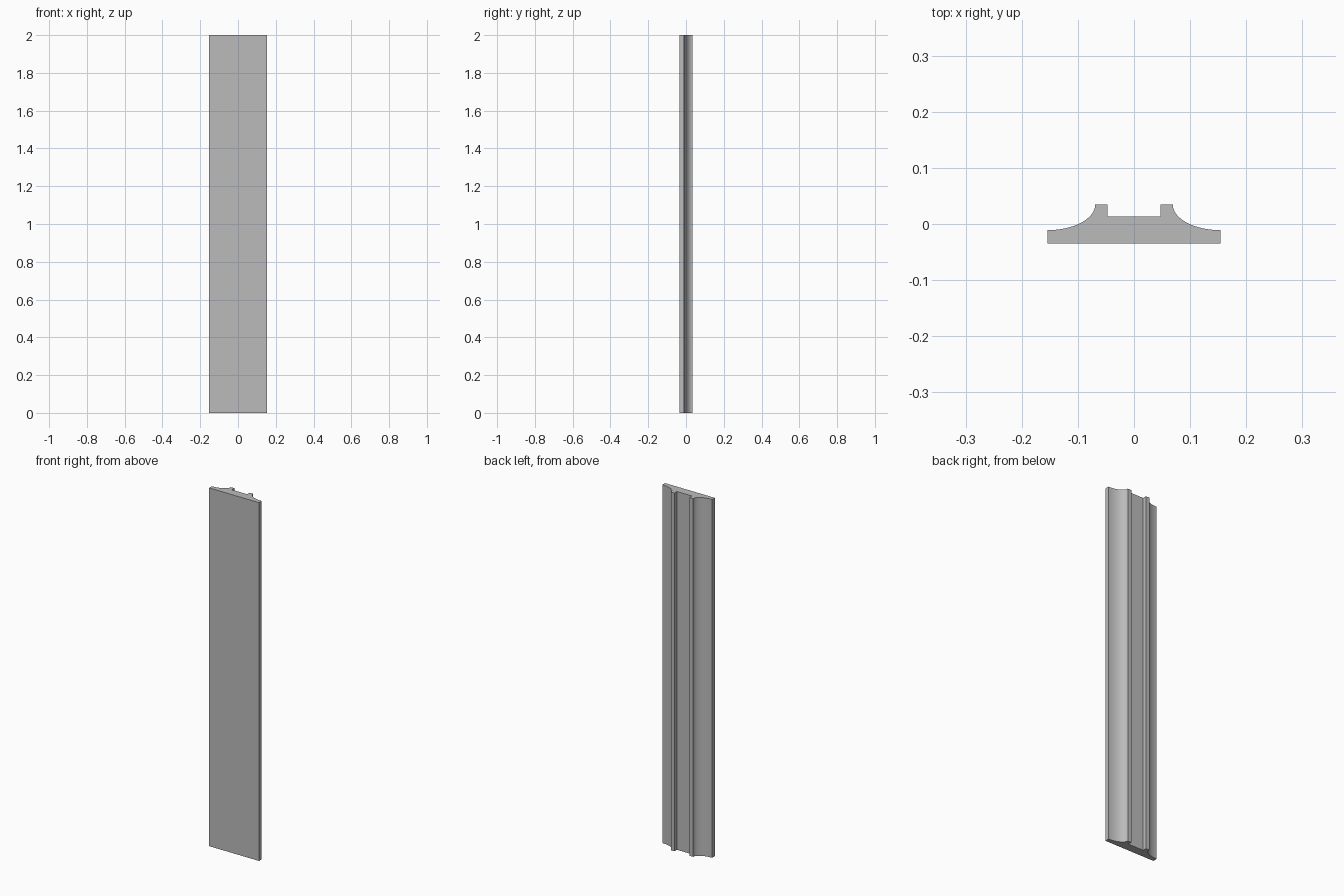
import bpy
import bmesh
from math import sin, cos, pi, radians

cube = bpy.data.objects.get("Cube")
if cube:
    bpy.data.objects.remove(cube, do_unlink=True)

HEIGHT = 2.0
HALF_WIDTH, HALF_DEPTH = 0.154, 0.035
LIP_Y = -0.011                       # back of the thin side edges
RIB_OUT, RIB_IN = 0.069, 0.047       # faces of the two ribs
CHANNEL_Y = 0.013                    # floor of the channel between ribs
STEPS = 16

# Plain grey material
grey = bpy.data.materials.new("plain_grey")
grey.use_nodes = True
colour = (0.5, 0.5, 0.5, 1)
grey.diffuse_color = colour
grey.node_tree.nodes["Principled BSDF"].inputs["Base Color"].default_value = colour

# Half profile: front corner, side lip, elliptical cove, rib, channel
half = [(HALF_WIDTH, -HALF_DEPTH)]
for i in range(STEPS + 1):
    a = pi / 2 * i / STEPS
    half.append((HALF_WIDTH - (HALF_WIDTH - RIB_OUT) * sin(a),
                 HALF_DEPTH - (HALF_DEPTH - LIP_Y) * cos(a)))
half += [(RIB_IN, HALF_DEPTH), (RIB_IN, CHANNEL_Y)]
profile = half + [(-x, y) for x, y in reversed(half)]

# Extrude the mirrored profile to full height
bm = bmesh.new()
base = bm.faces.new([bm.verts.new((x, y, 0)) for x, y in profile])
top = bmesh.ops.extrude_face_region(bm, geom=[base])["geom"]
bmesh.ops.translate(bm, vec=(0, 0, HEIGHT),
                    verts=[v for v in top if isinstance(v, bmesh.types.BMVert)])
bmesh.ops.recalc_face_normals(bm, faces=bm.faces)

mesh = bpy.data.meshes.new("moulding_strip")
bm.to_mesh(mesh)
bm.free()
mesh.materials.append(grey)
strip = bpy.data.objects.new("moulding_strip", mesh)
bpy.context.collection.objects.link(strip)

# Smooth coves, sharp corners
bpy.ops.object.select_all(action="DESELECT")
strip.select_set(True)
bpy.context.view_layer.objects.active = strip
bpy.ops.object.shade_smooth_by_angle(angle=radians(30))
